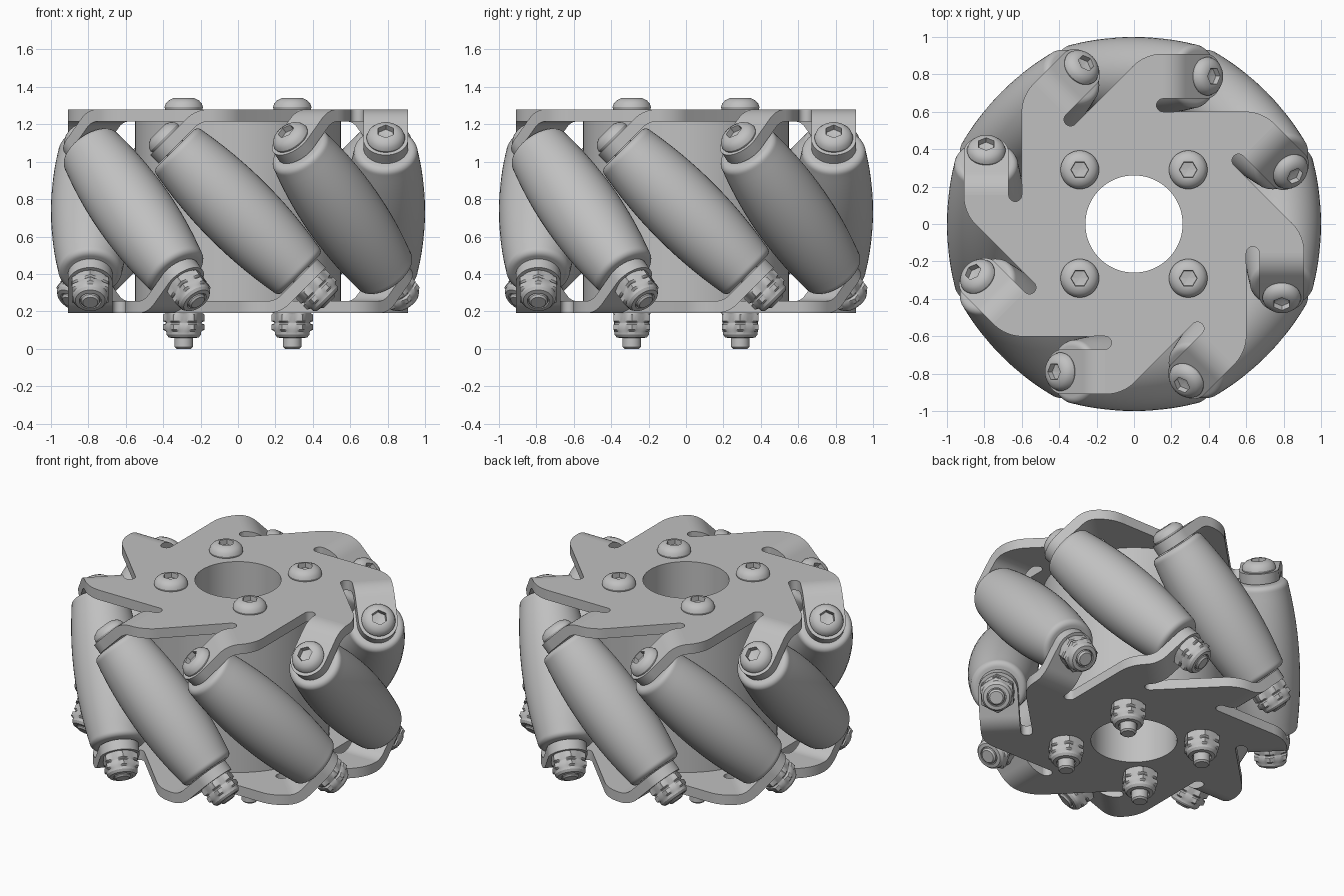
import bpy, bmesh
from math import pi, sin, cos, radians
from mathutils import Matrix, Vector

cube = bpy.data.objects.get("Cube")
if cube:
    bpy.data.objects.remove(cube)

# Main dimensions
COUNT = 8
MID_Z = 0.735          # middle plane of the wheel
AXIS_R = 0.79          # distance of roller axes from the wheel axis
HALF = 0.475           # half length of a roller
TAB_IN, TAB_OUT = 0.48, 0.545   # tab faces, measured along the roller axis
TOP, THICK = 1.28, 0.065
HW = 0.12              # half width of an arm

metal = bpy.data.materials.new("light_grey_metal")
grey = (0.53, 0.53, 0.53, 1)
metal.use_nodes = True
metal.diffuse_color = grey
metal.node_tree.nodes["Principled BSDF"].inputs["Base Color"].default_value = grey


def finish(mesh, angle=32):
    mesh.materials.clear()
    mesh.materials.append(metal)
    mesh.shade_smooth()
    mesh.set_sharp_from_angle(angle=radians(angle))
    return mesh


def place(name, mesh, matrix=Matrix()):
    obj = bpy.data.objects.new(name, mesh)
    obj.matrix_world = matrix
    bpy.context.collection.objects.link(obj)
    return obj


def to_mesh(name, bm):
    bmesh.ops.recalc_face_normals(bm, faces=bm.faces)
    mesh = bpy.data.meshes.new(name)
    bm.to_mesh(mesh)
    bm.free()
    return finish(mesh)


def skin(name, rings, closed=False):
    """Join rings of points with quads, capping or closing the ends."""
    bm = bmesh.new()
    loops = [[bm.verts.new(p) for p in ring] for ring in rings]
    n = len(loops[0])
    pairs = list(zip(loops, loops[1:]))
    if closed:
        pairs.append((loops[-1], loops[0]))
    else:
        bm.faces.new(loops[0])
        bm.faces.new(loops[-1])
    for a, b in pairs:
        for i in range(n):
            j = (i + 1) % n
            bm.faces.new((a[i], a[j], b[j], b[i]))
    return to_mesh(name, bm)


def turned(name, profile, n=48, closed=False):
    """Turn (radius, height, shape) steps about z; shape 'hex' gives six flats."""
    rings = []
    for r, z, *shape in profile:
        ring = []
        for i in range(n):
            a = 2 * pi * i / n
            k = cos(pi / 6) / cos(a % (pi / 3) - pi / 6) if shape else 1
            ring.append((r * k * cos(a), r * k * sin(a), z))
        rings.append(ring)
    return skin(name, rings, closed)


# Barrel roller with rounded ends
FILLET = 0.035
body = []
for i in range(21):
    s = (HALF - FILLET) * (i / 10 - 1)
    body.append((0.165 + 0.045 * (1 - (s / HALF) ** 2), s))
edge = body[0][0] - FILLET
low = [(edge + FILLET * sin(a), -HALF + FILLET * (1 - cos(a)))
       for a in (pi / 2 * i / 6 for i in range(6))]
high = [(r, -s) for r, s in reversed(low)]
roller = turned("roller", low + body + high)

# Button head with a hex socket
head = turned("bolt_head", [
    (0.1, 0), (0.103, 0.012), (0.097, 0.03), (0.082, 0.047), (0.056, 0.06),
    (0.048, 0.06, "hex"), (0.046, 0.028, "hex"), (0.01, 0.022, "hex")])


# Hex washer, lock nut with a round collar, and the bolt tip
def make_nut(name, tip):
    return turned(name, [
        (0.1, 0), (0.112, 0.008, "hex"), (0.112, 0.042, "hex"), (0.094, 0.05),
        (0.094, 0.053), (0.112, 0.061, "hex"), (0.112, 0.088, "hex"),
        (0.094, 0.097), (0.092, 0.115), (0.08, 0.13), (0.058, 0.133),
        (0.056, 0.118), (0.05, 0.118), (0.05, tip - 0.01), (0.04, tip)])


roller_nut = make_nut("roller_nut", 0.145)
hub_nut = make_nut("hub_nut", 0.19)
axle = turned("axle", [(0.06, -TAB_OUT), (0.06, TAB_OUT)], 24)

# Hub with a central bore
hub_low, hub_high = 2 * MID_Z - TOP + THICK / 2, TOP - THICK / 2
hub = turned("hub", [(0.26, hub_low), (0.55, hub_low), (0.55, hub_high), (0.26, hub_high)],
             96, closed=True)
place("hub", hub)

# Flat part of a side plate: slots and rounded shoulders repeated round the wheel
plate_z = TOP - THICK / 2
slope = MID_Z + (TAB_IN + TAB_OUT) / 2 * 2 ** 0.5     # z - x along the bent tab
bend_x = plate_z - slope
BEND_R = 0.138
start_x = bend_x + BEND_R * (2 ** 0.5 - 1)
SLOT_R = 0.035
SHOULDER_R = 0.22


def arc(cx, cy, r, a0, a1, steps):
    return [(cx + r * cos(radians(a0 + (a1 - a0) * i / steps)),
             cy + r * sin(radians(a0 + (a1 - a0) * i / steps))) for i in range(steps + 1)]


sector = arc(start_x, -AXIS_R + HW + SLOT_R, SLOT_R, 90, -90, 10)
sector.append((start_x, -AXIS_R - HW))
sector += arc(-0.151, -AXIS_R - HW + SHOULDER_R, SHOULDER_R, -90, -45, 8)
outline = []
for k in range(COUNT):
    turn = Matrix.Rotation(2 * pi * k / COUNT, 3, 'Z')
    outline += [turn @ Vector((x, y, 0)) for x, y in sector]
bore = [Vector((x, y, 0)) for x, y in arc(0, 0, 0.26, 0, 360, 64)[:-1]]

curve = bpy.data.curves.new("plate_outline", 'CURVE')
curve.dimensions = '2D'
curve.fill_mode = 'BOTH'
curve.extrude = THICK / 2
for points in (outline, bore):
    spline = curve.splines.new('POLY')
    spline.points.add(len(points) - 1)
    for point, p in zip(spline.points, points):
        point.co = (p.x, p.y, 0, 1)
    spline.use_cyclic_u = True
helper = place("plate_outline", curve)
bpy.context.view_layer.update()
evaluated = helper.evaluated_get(bpy.context.evaluated_depsgraph_get())
plate = bpy.data.meshes.new_from_object(evaluated)
bpy.data.objects.remove(helper)
bm = bmesh.new()
bm.from_mesh(plate)
bmesh.ops.remove_doubles(bm, verts=bm.verts, dist=0.0001)
plate = to_mesh("side_plate", bm)

# Bent tab that carries a roller end, rounded at its tip
stations = []          # x, z, bend angle, half width
for i in range(9):
    a = pi / 4 * i / 8
    stations.append((start_x - BEND_R * sin(a), plate_z - BEND_R * (1 - cos(a)), a, HW))
pin_x = -(TAB_IN + TAB_OUT) / 2 / 2 ** 0.5
for i in range(13):
    a = radians(87) * i / 12
    x = pin_x - HW * sin(a) / 2 ** 0.5
    stations.append((x, x + slope, pi / 4, HW * cos(a)))
rings = []
for x, z, a, w in stations:
    dx, dz = -sin(a) * THICK / 2, cos(a) * THICK / 2
    rings.append([(x + u * dx, -AXIS_R + v * w, z + u * dz)
                  for u, v in ((1, 1), (1, -1), (-1, -1), (-1, 1))])
tab = skin("tab", rings)

# Assemble: the lower plate is the upper one flipped about a radial axis
flip = Matrix.Translation((0, 0, 2 * MID_Z)) @ Matrix.Rotation(pi, 4, 'Y')
over = Matrix.Rotation(pi, 4, 'X')
sides = (("top", Matrix()), ("bottom", flip))
for side, m in sides:
    place(side + "_plate", plate, m @ Matrix.Translation((0, 0, plate_z)))

for k in range(COUNT):
    spin = Matrix.Rotation(2 * pi * k / COUNT, 4, 'Z')
    for side, m in sides:
        place(side + "_tab", tab, spin @ m)
    tilt = spin @ Matrix.Translation((0, -AXIS_R, MID_Z)) @ Matrix.Rotation(-pi / 4, 4, 'Y')
    place("roller", roller, tilt)
    place("axle", axle, tilt)
    place("roller_bolt_head", head, tilt @ Matrix.Translation((0, 0, TAB_OUT)))
    place("roller_nut", roller_nut, tilt @ Matrix.Translation((0, 0, -TAB_OUT)) @ over)

# Four bolts through the hub
for x in (-0.29, 0.29):
    for y in (-0.29, 0.29):
        place("hub_bolt_head", head, Matrix.Translation((x, y, TOP)))
        place("hub_nut", hub_nut, Matrix.Translation((x, y, 2 * MID_Z - TOP)) @ over)
